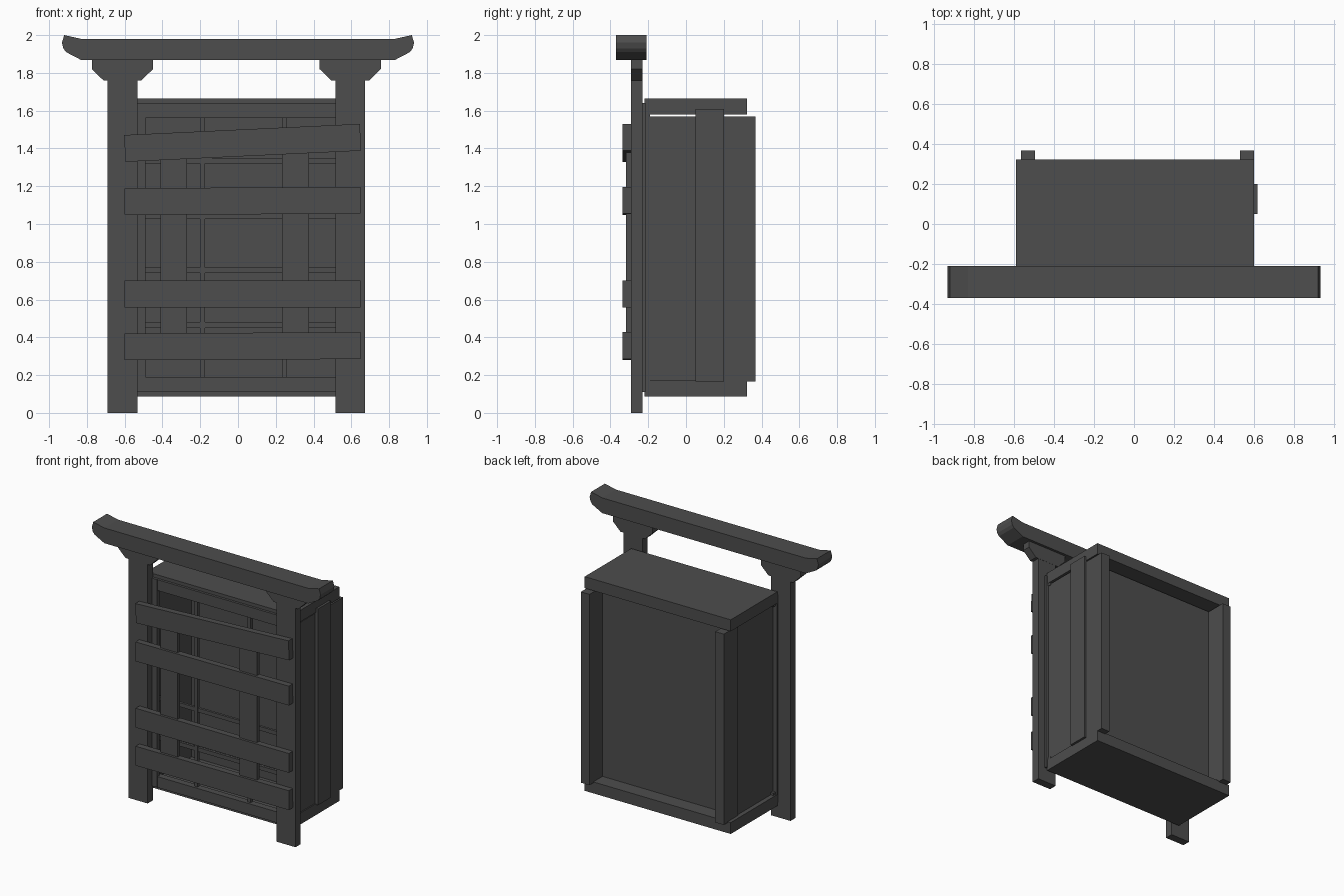
import bpy
from math import atan2

if "Cube" in bpy.data.objects:
    bpy.data.objects.remove(bpy.data.objects["Cube"])

# Charcoal colour shared by every part
CHARCOAL = bpy.data.materials.new("charcoal")
CHARCOAL.diffuse_color = (0.075, 0.075, 0.075, 1)
CHARCOAL.use_nodes = True
CHARCOAL.node_tree.nodes["Principled BSDF"].inputs["Base Color"].default_value = CHARCOAL.diffuse_color


def box(name, x, y, z, tilt=0.0):
    """Box from (min, max) ranges, optionally tilted in the front plane."""
    bpy.ops.mesh.primitive_cube_add(size=1)
    ob = bpy.context.object
    ob.name = name
    ob.location = [(a + b) / 2 for a, b in (x, y, z)]
    ob.scale = [b - a for a, b in (x, y, z)]
    ob.rotation_euler.y = -tilt
    ob.data.materials.append(CHARCOAL)
    return ob


def prism(name, pts, y0, y1):
    """Extrude an x-z outline along y."""
    n = len(pts)
    verts = [(x, y, z) for y in (y0, y1) for x, z in pts]
    faces = [list(range(n)), list(range(2 * n - 1, n - 1, -1))]
    faces += [[i, i + n, (i + 1) % n + n, (i + 1) % n] for i in range(n)]
    me = bpy.data.meshes.new(name)
    me.from_pydata(verts, [], faces)
    me.materials.append(CHARCOAL)
    ob = bpy.data.objects.new(name, me)
    bpy.context.collection.objects.link(ob)
    return ob


# Curved top beam
half = [(0.83, 1.868), (0.91, 1.91), (0.925, 1.93), (0.932, 1.96), (0.92, 2.0), (0.83, 1.98)]
prism("top_beam", half + [(-x, z) for x, z in reversed(half)], -0.37, -0.21)

# Gate posts with brackets
for side, x0, x1, c in (("left", -0.69, -0.533, -0.612), ("right", 0.515, 0.672, 0.594)):
    box(side + "_post", (x0, x1), (-0.29, -0.23), (0, 1.87))
    prism(side + "_bracket", [(c - 0.162, 1.87), (c - 0.162, 1.82), (c - 0.1, 1.76),
                              (c + 0.1, 1.76), (c + 0.162, 1.82), (c + 0.162, 1.87)],
          -0.291, -0.229)

# Cabinet behind the gate: boards, back posts, recessed walls
box("top_board", (-0.59, 0.6), (-0.22, 0.322), (1.58, 1.665))
box("bottom_board", (-0.59, 0.6), (-0.22, 0.322), (0.088, 0.172))
for side, x0, s in (("left", -0.565, 1), ("right", 0.6, -1)):
    box(side + "_back_post", sorted((x0, x0 + s * 0.07)), (0.2, 0.367), (0.165, 1.57))
    box(side + "_wall", sorted((x0 + s * 0.008, x0 + s * 0.06)), (-0.215, 0.21), (0.165, 1.57))
box("back_panel", (-0.51, 0.545), (0.18, 0.215), (0.17, 1.57))
box("right_side_batten", (0.59, 0.617), (0.05, 0.2), (0.165, 1.61))

# Lattice screen frame
for side, x0 in (("left", -0.59), ("right", 0.515)):
    box(f"screen_{side}_stile", (x0, x0 + 0.1), (-0.24, -0.215), (0.11, 1.64))
box("screen_top_rail", (-0.58, 0.597), (-0.238, -0.19), (1.56, 1.64))
box("screen_bottom_rail", (-0.58, 0.597), (-0.238, -0.19), (0.11, 0.19))

# Lattice bars
for i, x in enumerate((-0.188, 0.245)):
    box(f"lattice_upright_{i}", (x - 0.012, x + 0.012), (-0.22, -0.195), (0.18, 1.57))
for i, z in enumerate((0.465, 0.755, 1.042, 1.335)):
    box(f"lattice_crossbar_{i}", (-0.5, 0.525), (-0.216, -0.198), (z - 0.015, z + 0.015))

# Planks nailed across the front
for i, x in enumerate((-0.34, 0.305)):
    box(f"upright_plank_{i}", (x - 0.071, x + 0.071), (-0.317, -0.289), (0.38, 1.4))
for i, (zl, zr) in enumerate(((0.35, 0.356), (0.63, 0.63), (1.118, 1.126), (1.4, 1.459))):
    zc = (zl + zr) / 2
    box(f"cross_plank_{i}", (-0.6, 0.649), (-0.335, -0.289), (zc - 0.071, zc + 0.071),
        atan2(zr - zl, 1.25))
